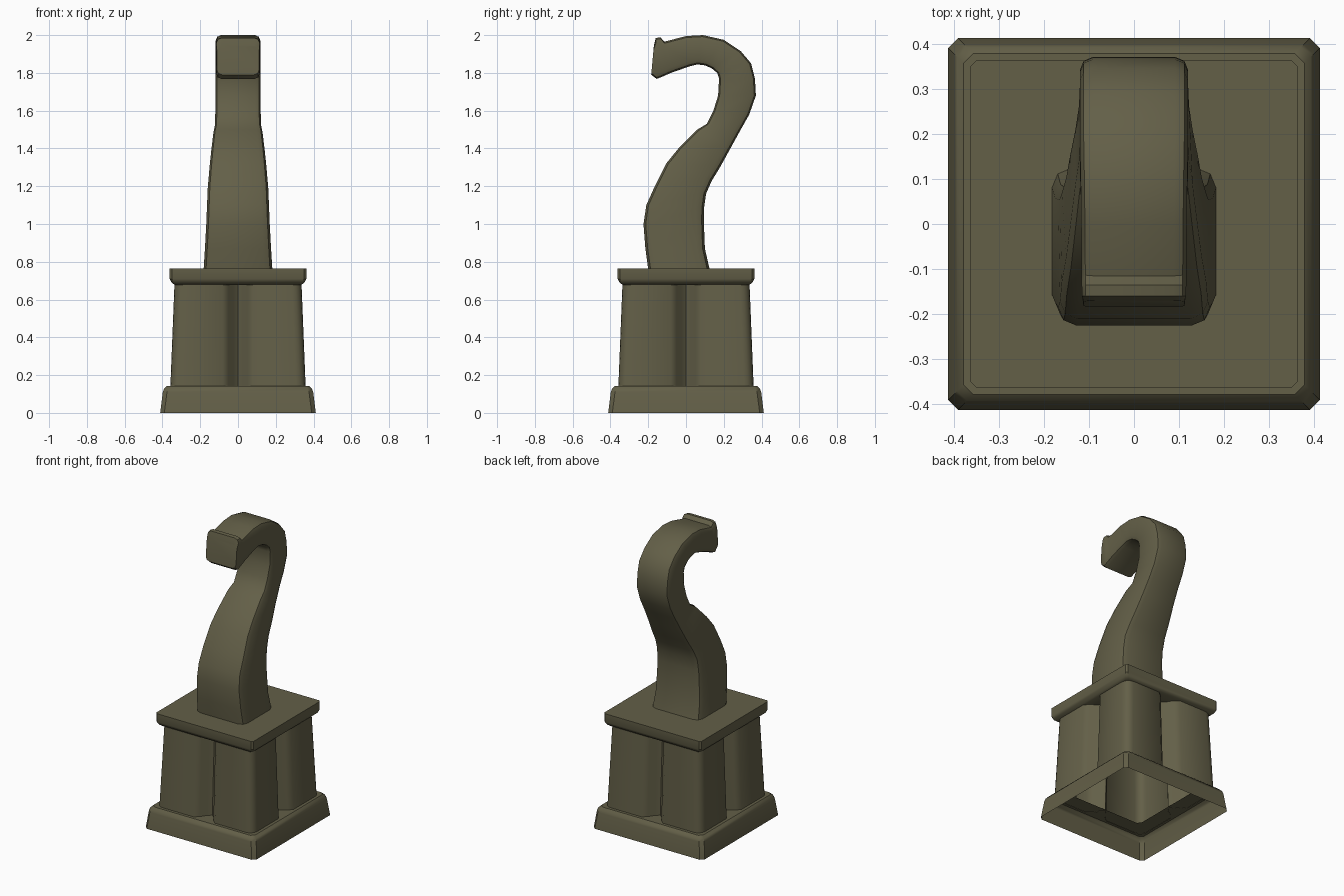
import bpy, bmesh, math

if "Cube" in bpy.data.objects:
    bpy.data.objects.remove(bpy.data.objects["Cube"])

stone = bpy.data.materials.new("olive_stone")
stone.diffuse_color = (0.125, 0.115, 0.064, 1)
stone.use_nodes = True
stone.node_tree.nodes["Principled BSDF"].inputs["Base Color"].default_value = stone.diffuse_color


def loft(name, rings, cap_start=False, cap_end=False, angle=35):
    """Skin a list of equal-length point loops."""
    bm = bmesh.new()
    loops = [[bm.verts.new(p) for p in ring] for ring in rings]
    n = len(loops[0])
    for a, b in zip(loops, loops[1:]):
        for i in range(n):
            j = (i + 1) % n
            bm.faces.new((a[i], a[j], b[j], b[i]))
    if cap_start:
        bm.faces.new(loops[0][::-1])
    if cap_end:
        bm.faces.new(loops[-1])
    if cap_start and cap_end:
        bmesh.ops.recalc_face_normals(bm, faces=bm.faces)
    me = bpy.data.meshes.new(name)
    bm.to_mesh(me)
    bm.free()
    me.materials.append(stone)
    ob = bpy.data.objects.new(name, me)
    bpy.context.collection.objects.link(ob)
    bpy.ops.object.select_all(action='DESELECT')
    ob.select_set(True)
    bpy.context.view_layer.objects.active = ob
    bpy.ops.object.shade_smooth_by_angle(angle=math.radians(angle))
    return ob


def rounded_rect(hx, hy, r, seg=2):
    """Counter-clockwise rounded rectangle."""
    pts = []
    for k, (sx, sy) in enumerate([(1, 1), (-1, 1), (-1, -1), (1, -1)]):
        for i in range(seg + 1):
            a = math.pi / 2 * (k + i / seg)
            pts.append((sx * (hx - r) + r * math.cos(a), sy * (hy - r) + r * math.sin(a)))
    return pts


def square_stack(name, levels, r, cap_end=False):
    return loft(name, [[(x, y, z) for x, y in rounded_rect(h, h, r, 1)] for h, z in levels],
                cap_end=cap_end)


# plinth: open shell with an inward flange on top
square_stack("plinth", [(0.412, 0), (0.398, 0.11), (0.392, 0.127), (0.378, 0.142), (0.26, 0.142)], 0.022)

# pedestal body: four rounded corner lobes separated by grooves
side = [(0.08, 0), (0.05, 0.025), (0.025, 0.065), (0, 0.085),
        (-0.025, 0.065), (-0.05, 0.025), (-0.08, 0)]


def body_ring(h, z):
    r, pts = 0.05, []
    for k in range(4):
        c, s = math.cos(k * math.pi / 2), math.sin(k * math.pi / 2)
        local = [(h - r + r * math.cos(a), h - r + r * math.sin(a))
                 for a in [math.pi / 8 * i for i in range(5)]]
        local += [(x, h - d) for x, d in side]
        pts += [(x * c - y * s, x * s + y * c, z) for x, y in local]
    return pts


loft("pedestal_body", [body_ring(0.358, 0.14), body_ring(0.336, 0.69)], angle=50)

# slab on top of the pedestal
square_stack("pedestal_slab", [(0.25, 0.678), (0.335, 0.678), (0.352, 0.69), (0.362, 0.71), (0.362, 0.765)],
             0.012, cap_end=True)

# trunk: front y,z / back y,z / half width of each section
sections = [
    (-.20, .76, .125, .76, .182), (-.215, .87, .10, .87, .175),
    (-.225, 1.0, .095, 1.0, .168), (-.21, 1.1, .095, 1.08, .164),
    (-.165, 1.2, .106, 1.16, .16), (-.105, 1.32, .137, 1.23, .15),
    (-.04, 1.40, .18, 1.30, .142), (.06, 1.50, .235, 1.40, .13),
    (.11, 1.53, .29, 1.50, .122), (.145, 1.60, .335, 1.58, .12),
    (.17, 1.68, .37, 1.68, .12), (.175, 1.77, .365, 1.77, .12),
    (.165, 1.80, .345, 1.85, .12), (.135, 1.825, .29, 1.915, .12),
    (.10, 1.84, .20, 1.975, .12), (.06, 1.845, .09, 2.0, .118),
    (.02, 1.835, 0, 1.995, .117), (-.08, 1.80, -.115, 1.965, .116),
    (-.125, 1.78, -.135, 1.988, .116), (-.155, 1.768, -.16, 1.985, .115),
    (-.184, 1.79, -.17, 1.945, .112)]
rings = []
for ay, az, by, bz, w in sections:
    d = math.hypot(by - ay, bz - az) / 2
    cy, cz = (ay + by) / 2, (az + bz) / 2
    uy, uz = (by - cy) / d, (bz - cz) / d
    rings.append([(x, cy + t * uy, cz + t * uz) for x, t in rounded_rect(w, d, w * 0.24)])
loft("trunk", rings, cap_start=True, cap_end=True, angle=40)
